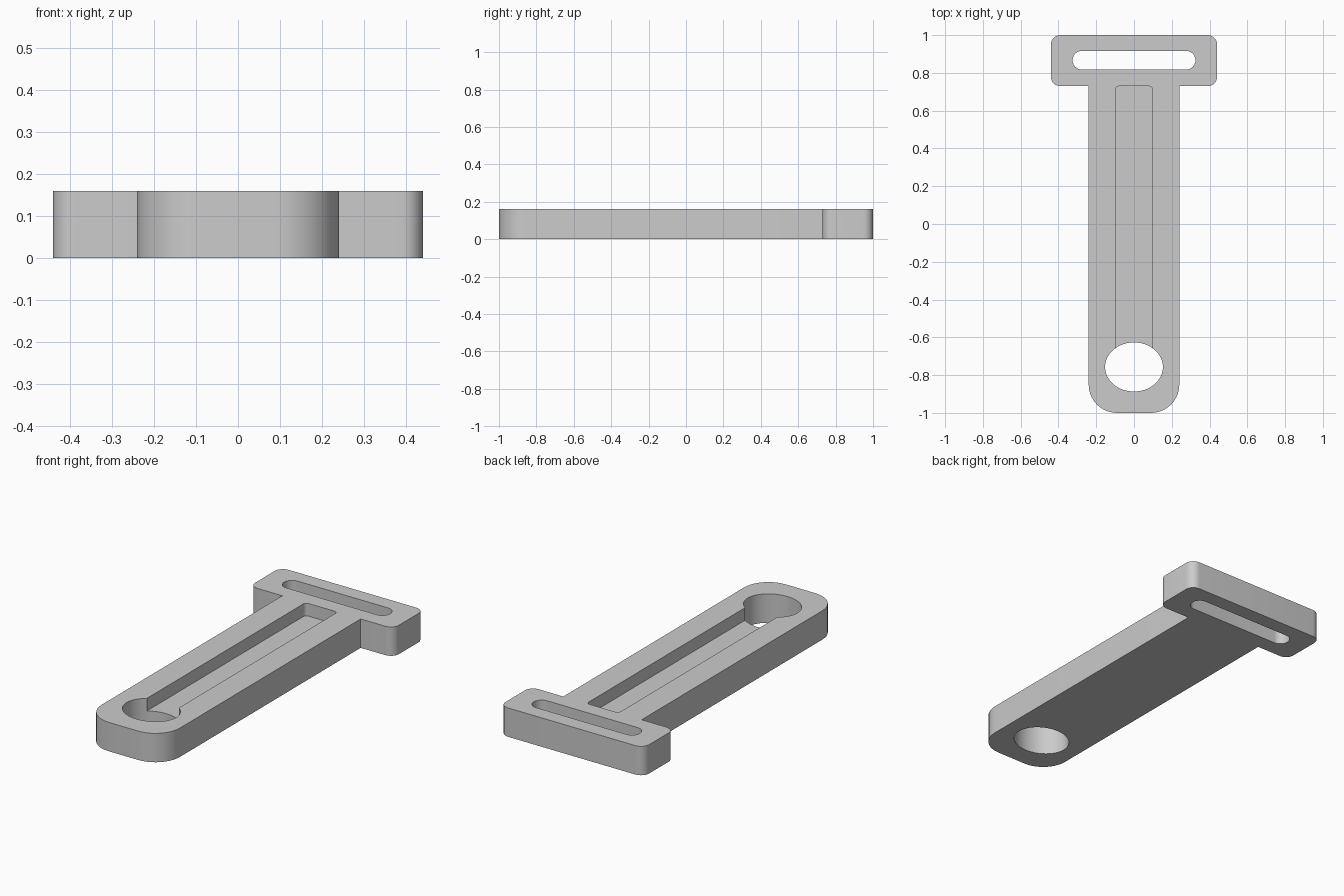
import bpy, bmesh, math

if "Cube" in bpy.data.objects:
    bpy.data.objects.remove(bpy.data.objects["Cube"])

H = 0.16          # plate thickness
FLOOR = 0.09      # height of the channel floor


def rounded(corners, seg=10):
    """Outline from (x, y, radius) corners with right-angle turns, rounded by arcs."""
    pts = []
    n = len(corners)
    for i, (x, y, r) in enumerate(corners):
        if r == 0:
            pts.append((x, y))
            continue
        px, py, _ = corners[i - 1]
        nx, ny, _ = corners[(i + 1) % n]
        lp, ln = math.hypot(px - x, py - y), math.hypot(nx - x, ny - y)
        a = ((px - x) / lp * r, (py - y) / lp * r)
        b = ((nx - x) / ln * r, (ny - y) / ln * r)
        for k in range(seg + 1):
            t = k / seg * math.pi / 2
            u, v = 1 - math.sin(t), 1 - math.cos(t)
            pts.append((x + a[0] * u + b[0] * v, y + a[1] * u + b[1] * v))
    return pts


def prism(name, pts, z0, z1):
    """Extrude a flat outline from z0 to z1."""
    bm = bmesh.new()
    face = bm.faces.new([bm.verts.new((x, y, z0)) for x, y in pts])
    ext = bmesh.ops.extrude_face_region(bm, geom=[face])
    verts = [g for g in ext["geom"] if isinstance(g, bmesh.types.BMVert)]
    bmesh.ops.translate(bm, verts=verts, vec=(0, 0, z1 - z0))
    bmesh.ops.recalc_face_normals(bm, faces=bm.faces[:])
    mesh = bpy.data.meshes.new(name)
    bm.to_mesh(mesh)
    bm.free()
    obj = bpy.data.objects.new(name, mesh)
    bpy.context.collection.objects.link(obj)
    return obj


# T-shaped plate: right half outline, mirrored to the left
right = [(0.24, -1.0, 0.15), (0.24, 0.73, 0), (0.44, 0.73, 0.05), (0.44, 1.0, 0.05)]
left = [(-x, y, r) for x, y, r in reversed(right)]
plate = prism("strap_plate", rounded(right + left), 0, H)

# Round hole, strap slot and channel cutters
hole = [(0.153 * math.cos(a), -0.757 + 0.13 * math.sin(a))
        for a in (2 * math.pi * i / 64 for i in range(64))]
slot = rounded([(-0.325, 0.818, 0.048), (0.325, 0.818, 0.048),
                (0.325, 0.916, 0.048), (-0.325, 0.916, 0.048)])
channel = rounded([(-0.098, -0.757, 0), (0.098, -0.757, 0),
                   (0.098, 0.73, 0.02), (-0.098, 0.73, 0.02)], 5)
cutters = [prism("hole_cutter", hole, -0.1, H + 0.1),
           prism("slot_cutter", slot, -0.1, H + 0.1),
           prism("channel_cutter", channel, FLOOR, H + 0.1)]

bpy.context.view_layer.objects.active = plate
plate.select_set(True)
for c in cutters:
    mod = plate.modifiers.new(c.name, "BOOLEAN")
    mod.operation = "DIFFERENCE"
    mod.solver = "EXACT"
    mod.object = c
    bpy.ops.object.modifier_apply(modifier=mod.name)
for c in cutters:
    bpy.data.objects.remove(c)

# Single grey finish
grey = bpy.data.materials.new("grey")
grey.diffuse_color = (0.6, 0.6, 0.6, 1)
grey.use_nodes = True
grey.node_tree.nodes["Principled BSDF"].inputs["Base Color"].default_value = grey.diffuse_color
plate.data.materials.clear()
plate.data.materials.append(grey)
bpy.ops.object.shade_smooth_by_angle(angle=math.radians(30))
